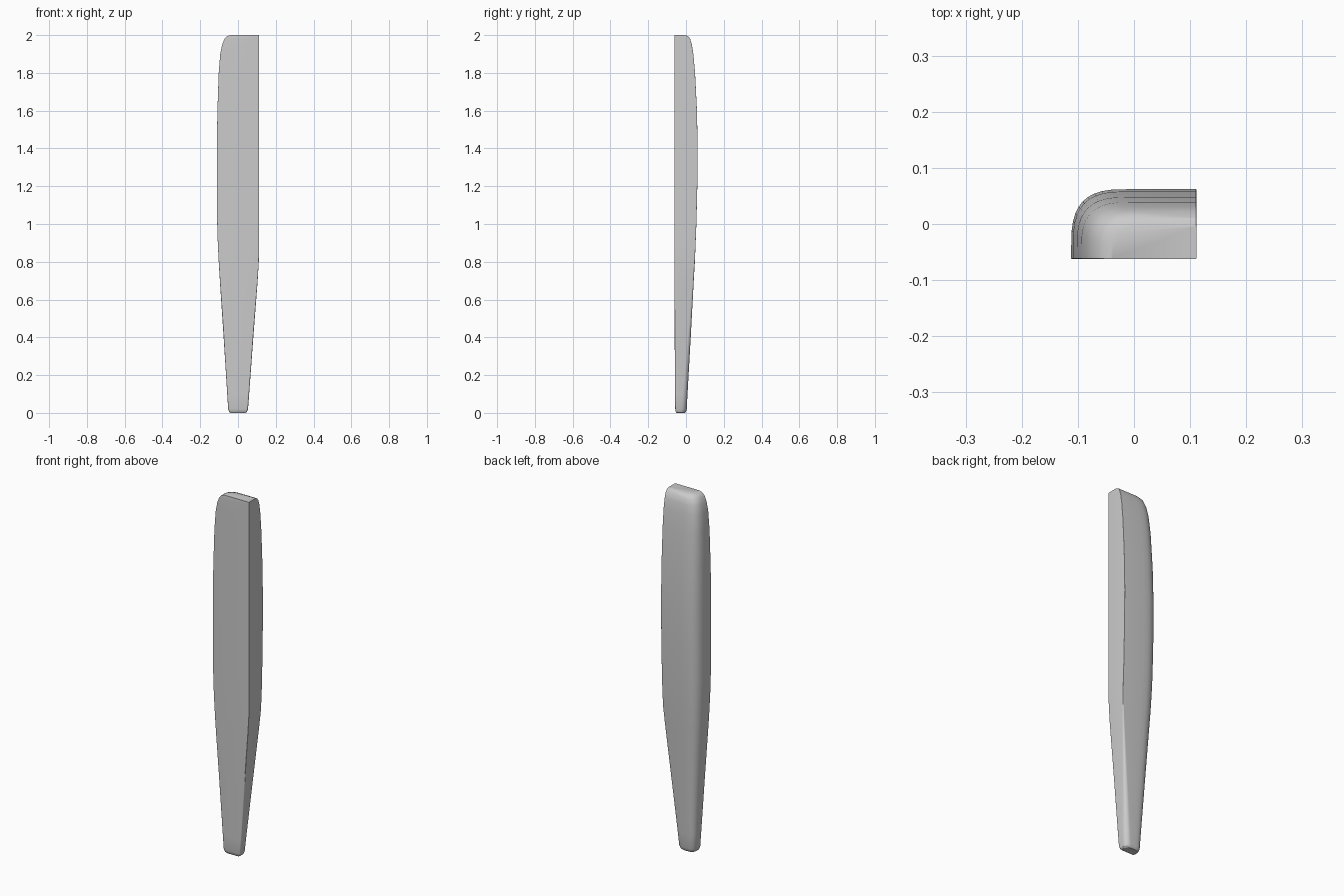
import bpy
import bmesh
from math import sin, cos, pi

cube = bpy.data.objects.get("Cube")
if cube:
    bpy.data.objects.remove(cube, do_unlink=True)

# One plain grey for the whole body
grey = bpy.data.materials.new("plain grey")
grey.use_nodes = True
colour = (0.6, 0.6, 0.6, 1)
grey.diffuse_color = colour
grey.node_tree.nodes["Principled BSDF"].inputs["Base Color"].default_value = colour

# Outline stations up the body: height, left edge, right edge, front, back
STATIONS = [
    (0, -.04, .04, -.05, -.005), (.006, -.047, .048, -.054, 0), (.02, -.052, .053, -.057, .004),
    (.1, -.057, .059, -.058, .008), (.4, -.076, .081, -.06, .025), (.7, -.096, .104, -.062, .041),
    (.8, -.102, .11, -.062, .047), (.9, -.107, .111, -.062, .051), (1, -.11, .111, -.062, .055),
    (1.2, -.112, .111, -.062, .06), (1.4, -.112, .111, -.062, .062), (1.6, -.109, .111, -.062, .058),
    (1.8, -.102, .111, -.062, .048), (1.9, -.094, .111, -.062, .039), (1.95, -.084, .111, -.062, .031),
    (1.98, -.072, .111, -.062, .022), (1.994, -.058, .111, -.062, .011), (2, -.04, .111, -.062, -.004),
]
STEPS = 10


def corner(x, y, rx, ry, sx, sy, power):
    """Rounded corner at (x, y), running from its side to its front or back."""
    points = []
    for i in range(STEPS + 1):
        a = pi / 2 * i / STEPS
        u = abs(cos(a)) ** (2 / power)
        v = abs(sin(a)) ** (2 / power)
        points.append((x + sx * rx * (u - 1), y + sy * ry * (v - 1)))
    return points


def section(z, left, right, front, back):
    """Flat front, broad rounding on one back edge, corners softening downwards."""
    soft = max(0, min(1, (.85 - z) / .8))
    depth, width = back - front, right - left
    edge = .0005 + .008 * soft
    back_right = .001 + .028 * soft
    ring = corner(left, back, width * .45, depth * .85, -1, 1, 3)
    ring += corner(right, back, back_right, back_right, 1, 1, 2)[::-1]
    ring += corner(right, front, edge, edge, 1, -1, 2)
    ring += corner(left, front, edge, edge, -1, -1, 2)[::-1]
    return ring


# Loft the sections into a closed body
bm = bmesh.new()
rings = [[bm.verts.new((x, y, s[0])) for x, y in section(*s)] for s in STATIONS]
for low, high in zip(rings, rings[1:]):
    for i in range(len(low)):
        j = (i + 1) % len(low)
        bm.faces.new((low[i], low[j], high[j], high[i]))
bm.faces.new(rings[0])
bm.faces.new(rings[-1])
bmesh.ops.remove_doubles(bm, verts=bm.verts, dist=.00001)
bmesh.ops.recalc_face_normals(bm, faces=bm.faces)
mesh = bpy.data.meshes.new("tapered_body")
bm.to_mesh(mesh)
bm.free()
mesh.materials.append(grey)
body = bpy.data.objects.new("tapered_body", mesh)
bpy.context.collection.objects.link(body)

# Smooth the curves, keep the flat sides crisp
bpy.ops.object.select_all(action="DESELECT")
body.select_set(True)
bpy.context.view_layer.objects.active = body
bpy.ops.object.shade_smooth_by_angle(angle=pi / 6)
